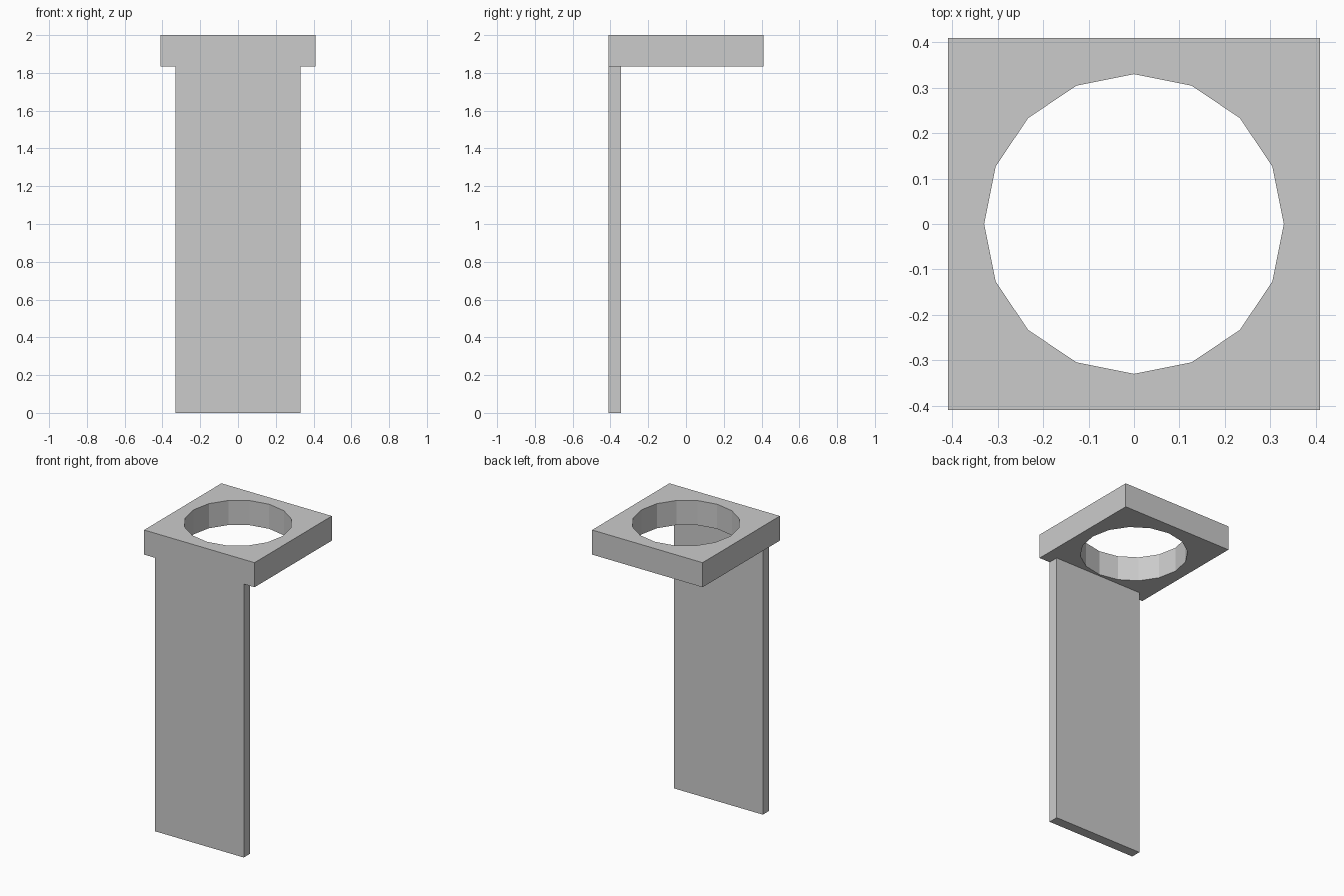
import bpy, bmesh, math

if "Cube" in bpy.data.objects:
    bpy.data.objects.remove(bpy.data.objects["Cube"])

HALF, RADIUS, SIDES = 0.41, 0.33, 16
Z_LOW, Z_TOP = 1.835, 2.0


def finish(name, bm):
    bmesh.ops.recalc_face_normals(bm, faces=bm.faces)
    mesh = bpy.data.meshes.new(name)
    bm.to_mesh(mesh)
    bm.free()
    obj = bpy.data.objects.new(name, mesh)
    bpy.context.collection.objects.link(obj)
    return obj


def box(name, lo, hi):
    bm = bmesh.new()
    bmesh.ops.create_cube(bm, size=1)
    for v in bm.verts:
        v.co = [(a + b) / 2 + c * (b - a) for a, b, c in zip(lo, hi, v.co)]
    return finish(name, bm)


# Square top plate with a 16-sided hole: four loops bridged into a closed ring
bm = bmesh.new()
loops = [[], [], [], []]
for i in range(SIDES):
    a = 2 * math.pi * i / SIDES
    c, s = math.cos(a), math.sin(a)
    outer = HALF / max(abs(c), abs(s))
    profile = [(RADIUS, Z_LOW), (outer, Z_LOW), (outer, Z_TOP), (RADIUS, Z_TOP)]
    for loop, (r, z) in zip(loops, profile):
        loop.append(bm.verts.new((r * c, r * s, z)))
for k in range(4):
    p, q = loops[k], loops[(k + 1) % 4]
    for i in range(SIDES):
        j = (i + 1) % SIDES
        bm.faces.new((p[i], p[j], q[j], q[i]))
finish("top_plate", bm)

# Tall front panel carrying the plate
box("support_panel", (-0.33, -0.41, 0), (0.33, -0.343, Z_LOW))
